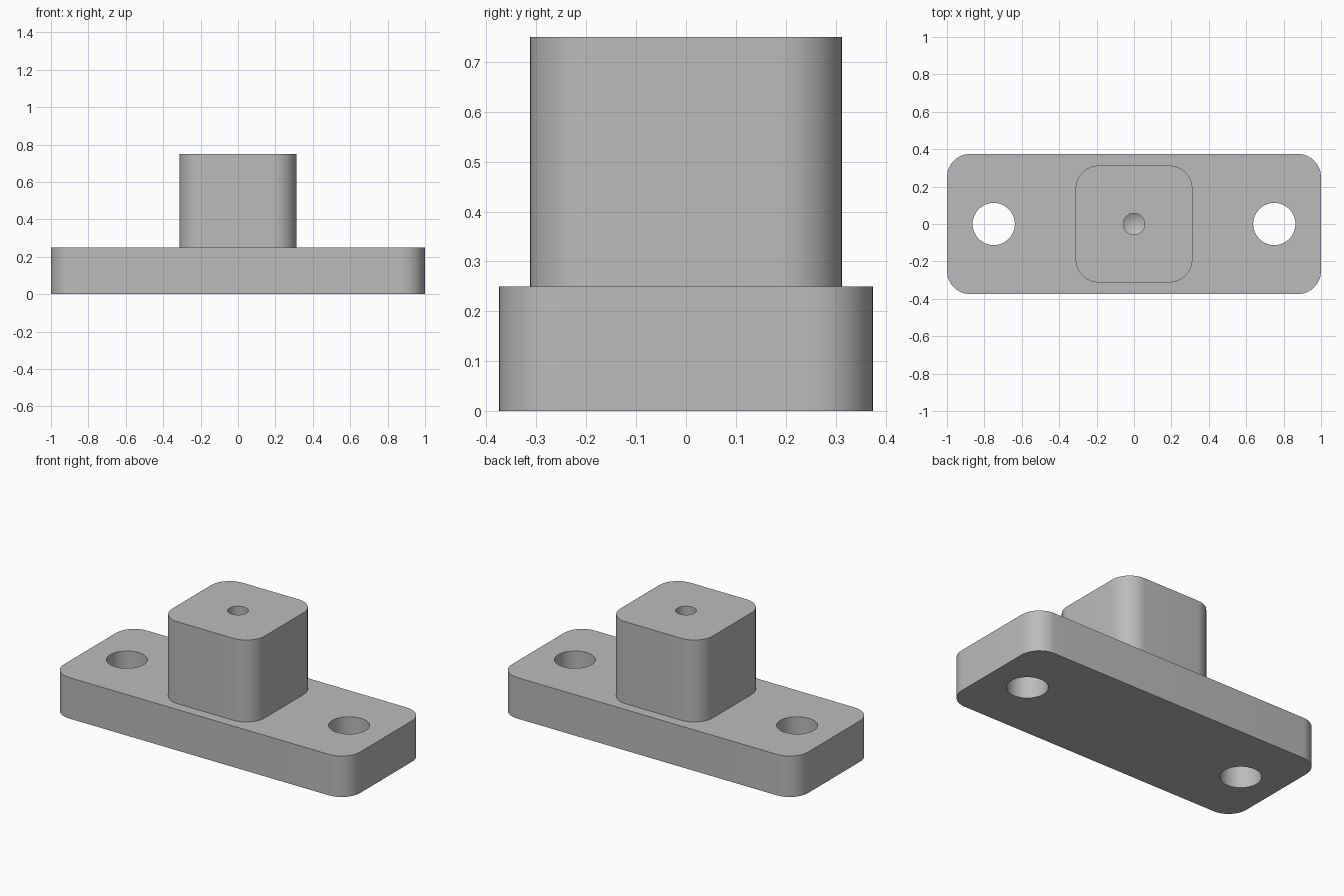
import bpy
import bmesh
from math import radians, sin, cos, pi

cube = bpy.data.objects.get("Cube")
if cube:
    bpy.data.objects.remove(cube, do_unlink=True)

grey = bpy.data.materials.new("machined grey")
grey.use_nodes = True
colour = (0.5, 0.5, 0.5, 1)
grey.diffuse_color = colour
grey.node_tree.nodes["Principled BSDF"].inputs["Base Color"].default_value = colour


def make_object(name, bm):
    bmesh.ops.recalc_face_normals(bm, faces=bm.faces)
    mesh = bpy.data.meshes.new(name)
    bm.to_mesh(mesh)
    bm.free()
    mesh.materials.append(grey)
    obj = bpy.data.objects.new(name, mesh)
    bpy.context.collection.objects.link(obj)
    return obj


def rounded_block(name, width, depth, bottom, top, radius, steps=12):
    """Upright prism with rounded vertical corners."""
    bm = bmesh.new()
    outline = []
    for quarter, (sx, sy) in enumerate([(1, 1), (-1, 1), (-1, -1), (1, -1)]):
        for i in range(steps + 1):
            a = (quarter + i / steps) * pi / 2
            outline.append(bm.verts.new((sx * (width / 2 - radius) + radius * cos(a),
                                         sy * (depth / 2 - radius) + radius * sin(a),
                                         bottom)))
    face = bm.faces.new(outline)
    new = bmesh.ops.extrude_face_region(bm, geom=[face])["geom"]
    verts = [v for v in new if isinstance(v, bmesh.types.BMVert)]
    bmesh.ops.translate(bm, vec=(0, 0, top - bottom), verts=verts)
    return make_object(name, bm)


def drill(name, x, radius, bottom, top, point=0, sides=48):
    """Round cutter, with a conical tip below it when point is set."""
    bm = bmesh.new()
    bmesh.ops.create_cone(bm, cap_ends=True, segments=sides, radius1=radius,
                          radius2=radius, depth=top - bottom)
    bmesh.ops.translate(bm, vec=(x, 0, (top + bottom) / 2), verts=bm.verts)
    if point:
        cap = min(bm.faces, key=lambda f: f.calc_center_median().z)
        tip = bmesh.ops.poke(bm, faces=[cap])["verts"][0]
        tip.co.z -= point
    return make_object(name, bm)


def combine(target, other, operation):
    mod = target.modifiers.new(operation.lower(), "BOOLEAN")
    mod.object = other
    mod.operation = operation
    mod.solver = "EXACT"
    bpy.context.view_layer.objects.active = target
    bpy.ops.object.modifier_apply(modifier=mod.name)
    bpy.data.objects.remove(other, do_unlink=True)


# Base plate with the square boss joined on top
bracket = rounded_block("mounting_plate_with_boss", 2, 0.75, 0, 0.25, 0.125)
boss = rounded_block("boss", 0.625, 0.625, 0.15, 0.75, 0.125)
combine(bracket, boss, "UNION")

# Two through holes in the plate
for side in (-1, 1):
    combine(bracket, drill("bolt_hole", side * 0.75, 0.113, -0.1, 0.35), "DIFFERENCE")

# Blind centre hole with a drill point
combine(bracket, drill("centre_hole", 0, 0.057, 0.45, 0.85, point=0.033), "DIFFERENCE")

# Smooth rounded walls, sharp rims
bpy.ops.object.select_all(action="DESELECT")
bracket.select_set(True)
bpy.context.view_layer.objects.active = bracket
bpy.ops.object.shade_smooth_by_angle(angle=radians(30))
